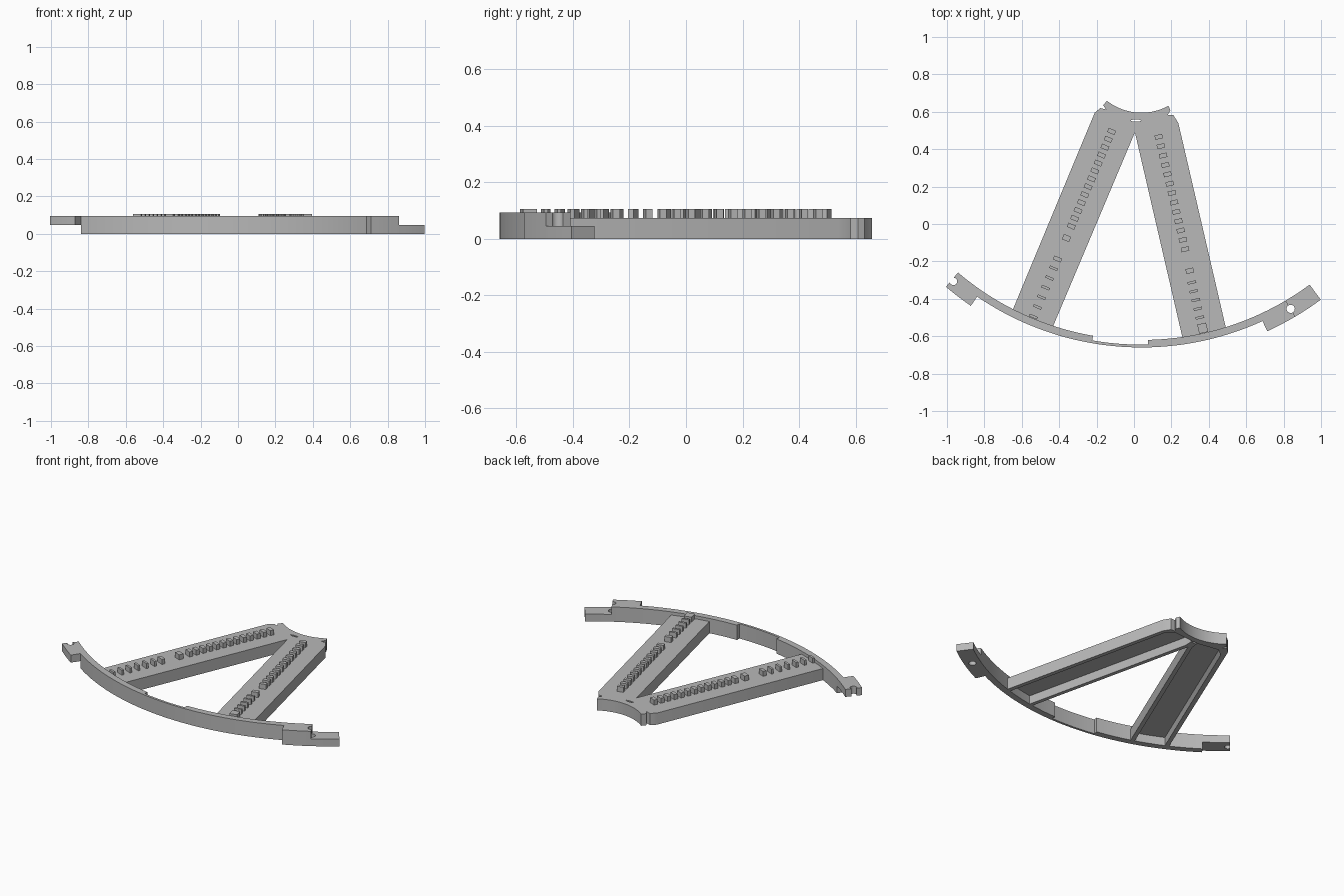
import bpy, bmesh, math
from mathutils import Vector

old = bpy.data.objects.get("Cube")
if old:
    bpy.data.objects.remove(old, do_unlink=True)

grey = bpy.data.materials.new("plain grey")
grey.use_nodes = True
COLOR = (0.48, 0.48, 0.48, 1)
grey.diffuse_color = COLOR
grey.node_tree.nodes["Principled BSDF"].inputs["Base Color"].default_value = COLOR

# Common centre of the rim and hub arcs, and the main heights
CX, CY = 0.04, 0.895
R_IN, R_THIN, R_OUT, R_TAB = 1.515, 1.54, 1.555, 1.615
RIM_TOP, ARM_TOP, TOOTH_TOP, HALF = 0.094, 0.074, 0.106, 0.046


def polar(r, deg):
    a = math.radians(deg)
    return (CX + r * math.sin(a), CY - r * math.cos(a))


def arc(r, a0, a1):
    n = max(2, round(abs(a1 - a0) / 1.5))
    return [polar(r, a0 + (a1 - a0) * i / n) for i in range(n + 1)]


def ellipse(c, rx, ry, n=24):
    return [(c[0] + rx * math.cos(math.tau * i / n),
             c[1] + ry * math.sin(math.tau * i / n)) for i in range(n)]


def prism(name, outline, z0, z1):
    """Extrude a flat outline between two heights."""
    bm = bmesh.new()
    base = bm.faces.new([bm.verts.new((x, y, z0)) for x, y in outline])
    new = bmesh.ops.extrude_face_region(bm, geom=[base])["geom"]
    bmesh.ops.translate(bm, vec=(0, 0, z1 - z0),
                        verts=[v for v in new if isinstance(v, bmesh.types.BMVert)])
    bmesh.ops.recalc_face_normals(bm, faces=bm.faces)
    mesh = bpy.data.meshes.new(name)
    bm.to_mesh(mesh)
    bm.free()
    mesh.materials.append(grey)
    obj = bpy.data.objects.new(name, mesh)
    bpy.context.collection.objects.link(obj)
    return obj


def cut(outline, z0, z1, *targets):
    """Subtract a prism from each target."""
    cutter = prism("cutter", outline, z0, z1)
    cutter.hide_render = True
    for t in targets:
        mod = t.modifiers.new("cut", "BOOLEAN")
        mod.operation, mod.solver, mod.object = "DIFFERENCE", "EXACT", cutter
        bpy.context.view_layer.objects.active = t
        bpy.ops.object.modifier_apply(modifier=mod.name)
    bpy.data.objects.remove(cutter, do_unlink=True)


# Curved rim with a thinned middle and a widened right end
LEFT, WIDE, STEP = -34.4, 24.6, 30.6
rim = prism("rim", arc(R_OUT, LEFT, WIDE) + arc(R_TAB, WIDE, STEP)
            + arc(R_IN, STEP, 1.3) + arc(R_THIN, 1.3, -9.85)
            + arc(R_IN, -9.85, LEFT), 0, RIM_TOP)

# Half-height lap joint tabs at both ends
upper_tab = prism("upper_tab", arc(R_TAB, -40.35, LEFT) + arc(R_IN, LEFT, -40.35),
                  HALF, RIM_TOP)
lower_tab = prism("lower_tab", arc(R_TAB, STEP, 36.4) + arc(R_IN, 36.4, STEP),
                  0, HALF)
cut(ellipse(polar(1.567, STEP), 0.022, 0.022), -0.1, 0.2, rim, lower_tab)
cut(ellipse(polar(1.567, -39.9), 0.02, 0.02), -0.1, 0.2, upper_tab)

# Two arms meeting at a hub with a concave seat
hub_left = [(-0.21, 0.595), (-0.18, 0.62), (-0.15, 0.612), (-0.165, 0.635)]
hub_right = [(0.195, 0.608), (0.18, 0.583), (0.21, 0.583), (0.237, 0.54)]
frame = prism("arms_and_hub",
              [(-0.653, -0.47)] + hub_left + arc(0.3, -38, 28.6) + hub_right
              + [(0.494, -0.567), (0.262, -0.62), (0.005, 0.49), (-0.437, -0.557)],
              0, ARM_TOP)

# Hollow undersides and the slot in the hub
left_hollow = [(-0.661, -0.552), (-0.2, 0.54), (-0.15, 0.58),
               (-0.01, 0.555), (-0.018, 0.5), (-0.485, -0.605)]
right_hollow = [(0.299, -0.673), (0.029, 0.496), (0.03, 0.56),
                (0.16, 0.57), (0.211, 0.539), (0.481, -0.63)]
for hollow in (left_hollow, right_hollow):
    cut(hollow, -0.1, ARM_TOP - 0.02, frame)
cut(ellipse((0.01, 0.553), 0.027, 0.006), -0.1, 0.2, frame)


def tooth_row(name, start, end, count, width, depth, along):
    """Evenly spaced blocks standing across an arm."""
    u = Vector(along).normalized()
    n = Vector((-u.y, u.x))
    a, b = Vector(start), Vector(end)
    for i in range(count):
        c = a.lerp(b, i / max(1, count - 1))
        corners = [c + n * sx * width / 2 + u * sy * depth / 2
                   for sx, sy in ((-1, -1), (1, -1), (1, 1), (-1, 1))]
        prism(f"{name}_{i + 1}", [tuple(p) for p in corners],
              ARM_TOP - 0.004, TOOTH_TOP)


# Teeth on the arms
LA, RA = (0.389, 0.921), (0.225, -0.974)
tooth_row("left_arm_tooth", (-0.12, 0.495), (-0.335, -0.012), 13, 0.042, 0.024, LA)
tooth_row("left_arm_block", (-0.361, -0.075), (-0.361, -0.075), 1, 0.042, 0.03, LA)
tooth_row("left_arm_spacer", (-0.409, -0.187), (-0.409, -0.187), 1, 0.045, 0.022, LA)
tooth_row("left_arm_thin_tooth", (-0.43, -0.237), (-0.538, -0.495), 6, 0.046, 0.014, LA)
tooth_row("right_arm_tooth", (0.132, 0.466), (0.273, -0.135), 13, 0.042, 0.024, RA)
tooth_row("right_arm_block", (0.298, -0.25), (0.298, -0.25), 1, 0.042, 0.026, RA)
tooth_row("right_arm_thin_tooth", (0.309, -0.313), (0.352, -0.5), 5, 0.046, 0.014, RA)
tooth_row("right_arm_end_block", (0.367, -0.557), (0.367, -0.557), 1, 0.048, 0.05, RA)

# Smooth the curved walls, keeping corners crisp
bpy.ops.object.select_all(action="DESELECT")
for obj in (rim, upper_tab, lower_tab, frame):
    obj.select_set(True)
bpy.context.view_layer.objects.active = rim
bpy.ops.object.shade_smooth_by_angle(angle=math.radians(30))
